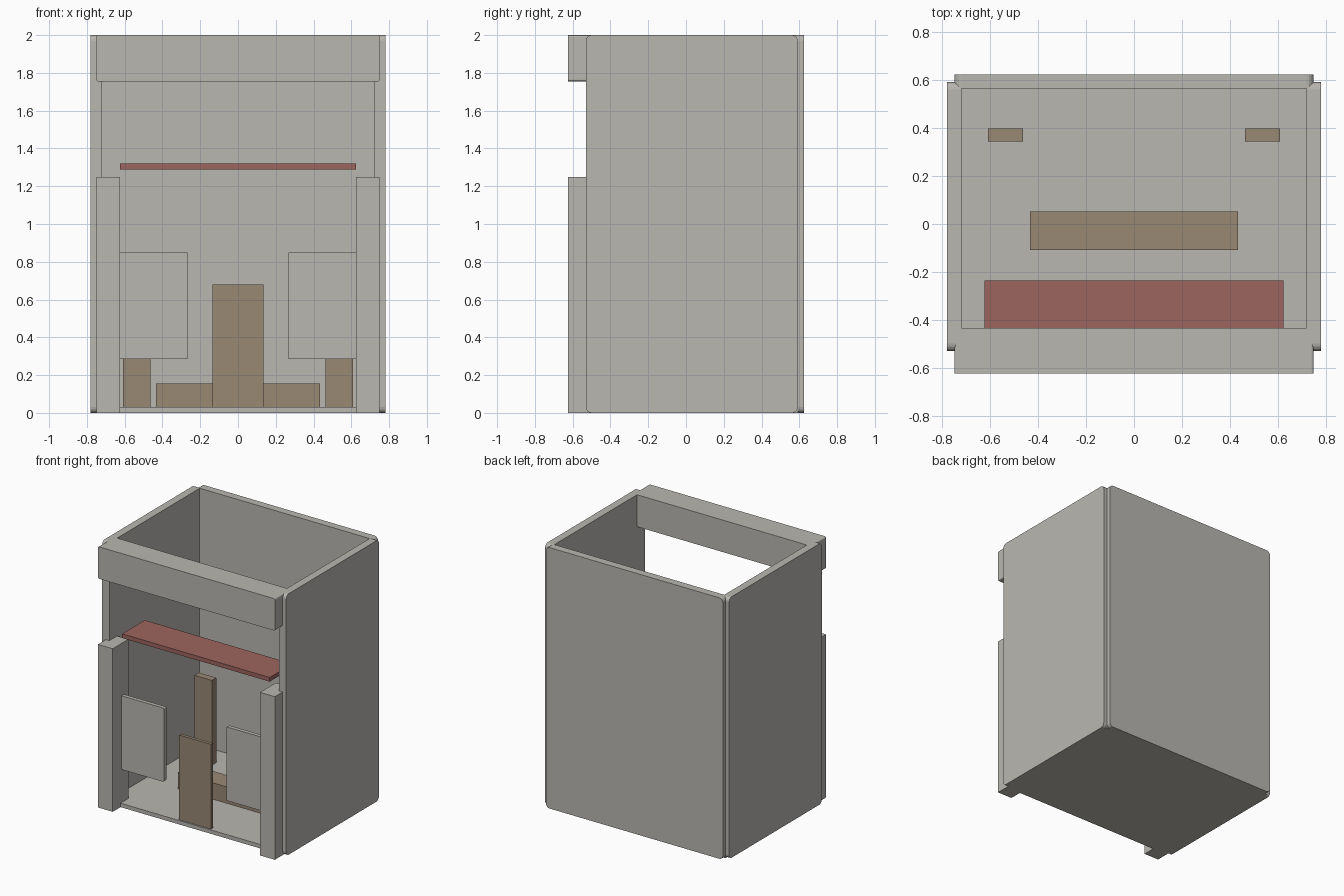
import bpy, bmesh

if "Cube" in bpy.data.objects:
    bpy.data.objects.remove(bpy.data.objects["Cube"])


def material(name, rgb):
    m = bpy.data.materials.new(name)
    m.diffuse_color = (*rgb, 1)
    m.use_nodes = True
    m.node_tree.nodes["Principled BSDF"].inputs["Base Color"].default_value = m.diffuse_color
    return m


GREY = material("warm grey", (0.49, 0.474, 0.44))
BROWN = material("brown", (0.319, 0.246, 0.174))
RED = material("dull red", (0.337, 0.13, 0.114))


def board(name, x, y, z, mat, radius=0, axis=0):
    """Box from (min, max) ranges; rounds the four edges running along axis."""
    bm = bmesh.new()
    bmesh.ops.create_cube(bm, size=1)
    for v in bm.verts:
        v.co = [r[0] if c < 0 else r[1] for c, r in zip(v.co, (x, y, z))]
    if radius:
        edges = [e for e in bm.edges
                 if abs((e.verts[0].co - e.verts[1].co)[axis]) > 1e-4]
        bmesh.ops.bevel(bm, geom=edges, offset=radius, segments=4,
                        profile=0.5, affect='EDGES')
    bmesh.ops.recalc_face_normals(bm, faces=bm.faces)
    me = bpy.data.meshes.new(name)
    bm.to_mesh(me)
    bm.free()
    me.materials.append(mat)
    ob = bpy.data.objects.new(name, me)
    bpy.context.collection.objects.link(ob)
    return ob


def pair(name, x, *args, **kw):
    """Same board on both sides of x = 0."""
    board("right_" + name, x, *args, **kw)
    board("left_" + name, (-x[1], -x[0]), *args, **kw)


# Outer shell: side walls, back wall and floor
pair("side_wall", (0.72, 0.78), (-0.53, 0.592), (0, 2), GREY, radius=0.03, axis=0)
board("back_wall", (-0.75, 0.75), (0.565, 0.625), (0, 2), GREY, radius=0.03, axis=1)
board("floor", (-0.75, 0.75), (-0.53, 0.592), (0, 0.03), GREY)

# Front frame: top beam and two posts
board("front_beam", (-0.75, 0.75), (-0.625, -0.435), (1.755, 2), GREY, radius=0.01, axis=1)
pair("front_post", (0.625, 0.75), (-0.625, -0.435), (0, 1.25), GREY)

# Small front panels attached to the posts
pair("front_panel", (0.265, 0.63), (-0.52, -0.49), (0.285, 0.85), GREY, radius=0.008, axis=1)

# Shelf
board("shelf", (-0.625, 0.625), (-0.51, -0.235), (1.288, 1.32), RED)

# Inner fittings standing on the floor
board("front_upright", (-0.135, 0.135), (-0.52, -0.495), (0.03, 0.68), BROWN)
board("centre_block", (-0.435, 0.435), (-0.108, 0.052), (0.03, 0.155), BROWN)
pair("back_upright", (0.463, 0.61), (0.345, 0.398), (0.03, 0.68), BROWN)
